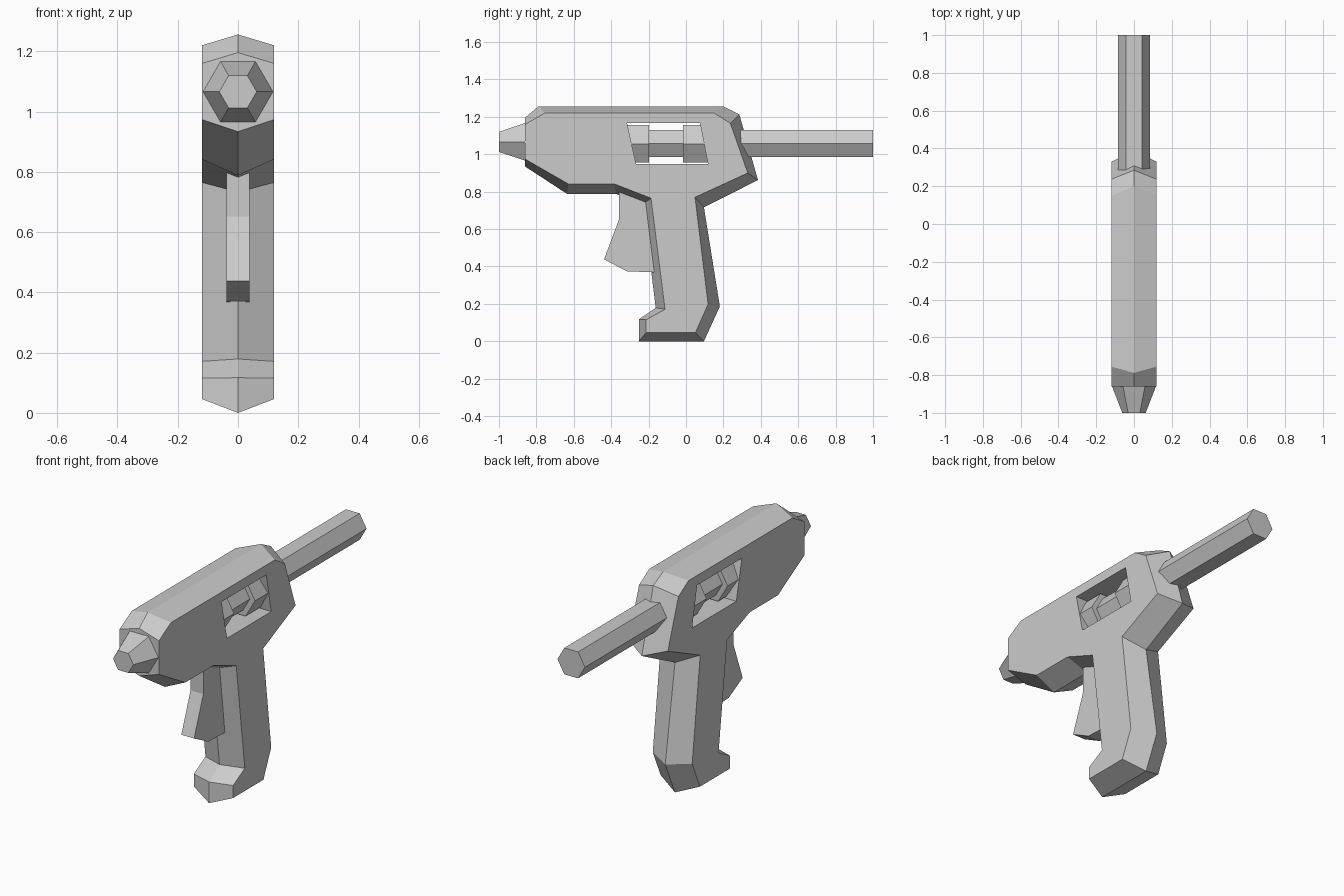
import bpy, bmesh, math
from mathutils import Matrix, Vector

cube = bpy.data.objects.get("Cube")
if cube:
    bpy.data.objects.remove(cube, do_unlink=True)

grey = bpy.data.materials.new("plain grey")
grey.use_nodes = True
grey.diffuse_color = (0.6, 0.6, 0.6, 1)
grey.node_tree.nodes["Principled BSDF"].inputs["Base Color"].default_value = (0.6, 0.6, 0.6, 1)


def finish(name, bm):
    bmesh.ops.recalc_face_normals(bm, faces=bm.faces)
    mesh = bpy.data.meshes.new(name)
    bm.to_mesh(mesh)
    bm.free()
    mesh.materials.append(grey)
    obj = bpy.data.objects.new(name, mesh)
    bpy.context.collection.objects.link(obj)
    return obj


def loft(name, sections):
    """Join (x, [(y, z), ...]) outlines across the width and cap both sides."""
    bm = bmesh.new()
    rings = [[bm.verts.new((x, y, z)) for y, z in pts] for x, pts in sections]
    for a, b in zip(rings, rings[1:]):
        for i in range(len(a)):
            j = (i + 1) % len(a)
            bm.faces.new((a[i], a[j], b[j], b[i]))
    bm.faces.new(rings[0])
    bm.faces.new(rings[-1])
    return finish(name, bm)


def hex_bar(name, y0, y1, z, r0, r1):
    """Six-sided bar along y with flat top and bottom."""
    bm = bmesh.new()
    bmesh.ops.create_cone(bm, cap_ends=True, segments=6, radius1=r0, radius2=r1, depth=y1 - y0)
    # first corner on +x, bar axis turned from z to y
    corner = max(bm.verts, key=lambda v: v.co.x + 0.01 * v.co.y).co
    turn = Matrix.Rotation(-math.atan2(corner.y, corner.x), 4, 'Z')
    bm.transform(Matrix.Translation(Vector((0, (y0 + y1) / 2, z)))
                 @ Matrix.Rotation(-math.pi / 2, 4, 'X') @ turn)
    return finish(name, bm)


# Body and grip: flat side outline, with a raised ridge outline on the centre line
side = [(-.86, 1.16), (-.755, 1.22), (.15, 1.22), (.237, 1.166), (.33, .9),
        (.048, .77), (.118, .198), (.05, .046), (-.214, .046), (-.214, .115),
        (-.112, .171), (-.187, .765), (-.385, .842), (-.63, .842), (-.86, .974)]
ridge = [(-.86, 1.196), (-.788, 1.256), (.2, 1.256), (.285, 1.213), (.385, .862),
         (.096, .716), (.181, .186), (.096, 0), (-.252, 0), (-.252, .117),
         (-.162, .179), (-.23, .733), (-.374, .788), (-.636, .788), (-.86, .934)]
body = loft("body_and_grip", [(-.12, side), (0, ridge), (.12, side)])

# Slanted window cut through the body
window = [(-.315, 1.166), (.075, 1.166), (.118, .947), (-.267, .947)]
cutter = loft("window_cutter", [(-.3, window), (.3, window)])
cutter.hide_render = True
cut = body.modifiers.new("window", 'BOOLEAN')
cut.operation = 'DIFFERENCE'
cut.solver = 'EXACT'
cut.object = cutter
bpy.context.view_layer.objects.active = body
bpy.ops.object.modifier_apply(modifier=cut.name)
bpy.data.objects.remove(cutter, do_unlink=True)

# Trigger
blade = [(-.358, .83), (-.358, .652), (-.438, .438), (-.316, .374), (-.15, .368), (-.15, .83)]
loft("trigger", [(-.039, blade), (.039, blade)])

# Nozzle, stick and the two guides seen in the window
hex_bar("nozzle", -1, -.86, 1.066, .062, .116)
hex_bar("stick", -.3, 1, 1.058, .084, .084)
hex_bar("front_guide", -.33, -.198, 1.056, .115, .115)
hex_bar("rear_guide", -.016, .13, 1.056, .115, .115)
